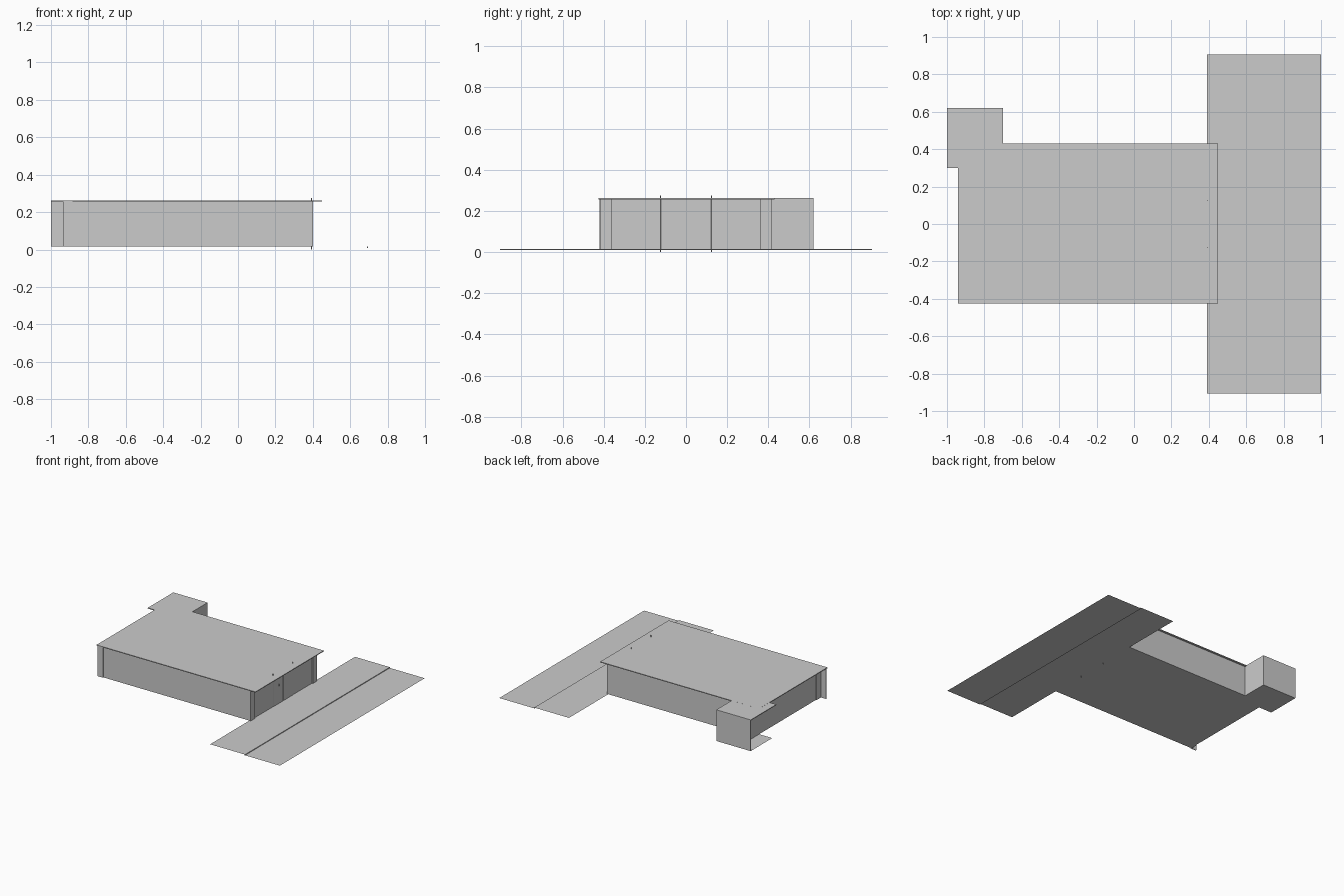
import bpy

if "Cube" in bpy.data.objects:
    bpy.data.objects.remove(bpy.data.objects["Cube"])

Z0, Z1 = 0.015, 0.256     # floor level and wall top
T = 0.006                 # sheet thickness


def box(name, x0, x1, y0, y1, z0=Z0, z1=Z1):
    """Axis-aligned box from its limits."""
    bpy.ops.mesh.primitive_cube_add(size=1)
    ob = bpy.context.object
    ob.name = name
    for v in ob.data.vertices:
        v.co = (x1 if v.co.x > 0 else x0,
                y1 if v.co.y > 0 else y0,
                z1 if v.co.z > 0 else z0)
    return ob


def sheet(name, x0, x1, y0, y1, z):
    """Flat single-sided ground sheet."""
    me = bpy.data.meshes.new(name)
    me.from_pydata([(x0, y0, z), (x1, y0, z), (x1, y1, z), (x0, y1, z)],
                   [], [(0, 1, 2, 3)])
    ob = bpy.data.objects.new(name, me)
    bpy.context.collection.objects.link(ob)
    return ob


# Sidewalk with curb, and the lower road
sheet("sidewalk", 0.39, 0.695, -0.905, 0.905, Z0)
sheet("road", 0.695, 1.0, -0.905, 0.905, 0.009)
box("curb", 0.691, 0.695, -0.905, 0.905, 0.009, Z0)

# Floors
sheet("main_floor", -0.885, 0.395, -0.415, 0.415, Z0)
sheet("annex_floor", -1.0, -0.70, 0.35, 0.62, Z0)

# Flat roofs
box("main_roof", -0.94, 0.45, -0.425, 0.43, Z1, 0.262)
box("annex_roof", -1.0, -0.70, 0.30, 0.62, Z1, 0.2618)

# Main walls
box("left_wall", -0.885, 0.39, -0.415, -0.415 + T)
box("right_wall", -0.70, 0.39, 0.415 - T, 0.415)
box("back_wall", -0.885, -0.885 + T, -0.415, 0.614)

# Annex walls, open towards the back
box("annex_end_wall", -1.0, -0.70, 0.62 - T, 0.62)
box("annex_side_wall", -0.70 - T, -0.70, 0.415, 0.62 - T)

# Corner fins at the back, corner columns at the front
box("back_corner_fin", -0.935, -0.885, -0.421, -0.415)
box("back_corner_return", -0.891, -0.885, -0.415, -0.36)
for side, s in (("left", -1), ("right", 1)):
    y0, y1 = sorted((s * 0.36, s * 0.415))
    box(side + "_front_column", 0.385, 0.402, y0, y1)
    # Shop window and door leaf
    y0, y1 = sorted((s * 0.127, s * 0.36))
    box(side + "_shop_window", 0.390, 0.394, y0, y1)
    y0, y1 = sorted((s * 0.001, s * 0.122))
    box(side + "_door", 0.391, 0.396, y0, y1)
    # Door pivot rod running through floor and roof
    bpy.ops.mesh.primitive_cylinder_add(vertices=8, radius=0.0025, depth=0.275,
                                        location=(0.393, s * 0.1245, 0.1375))
    bpy.context.object.name = side + "_door_pivot"

# Door handle
box("door_handle", 0.396, 0.402, -0.058, -0.052, 0.155, 0.168)
